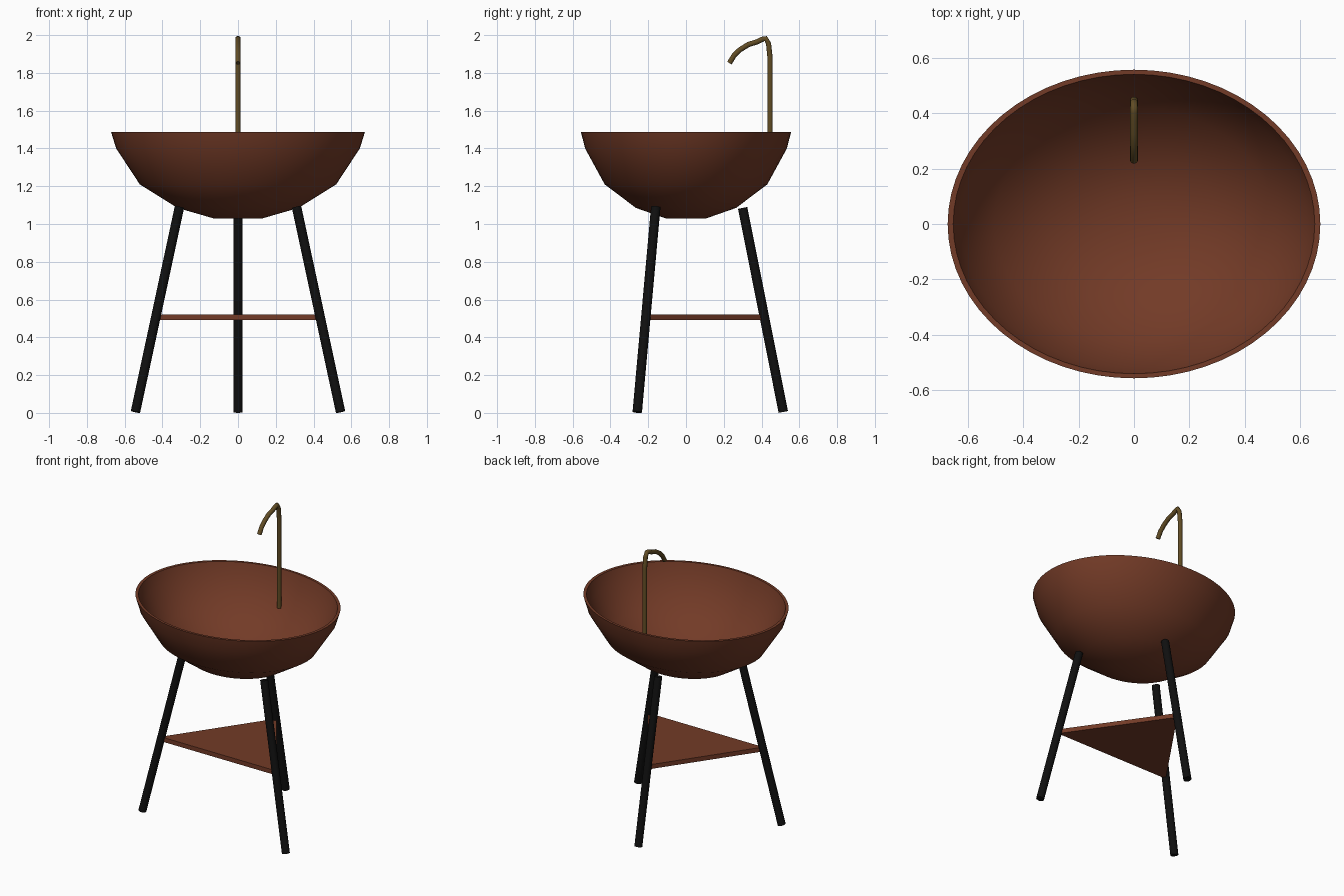
import bpy, bmesh, math
from mathutils import Vector

cube = bpy.data.objects.get("Cube")
if cube:
    bpy.data.objects.remove(cube, do_unlink=True)


def material(name, rgb):
    mat = bpy.data.materials.new(name)
    mat.use_nodes = True
    mat.diffuse_color = (*rgb, 1)
    mat.node_tree.nodes["Principled BSDF"].inputs["Base Color"].default_value = (*rgb, 1)
    return mat


terracotta = material("terracotta brown", (0.17, 0.043, 0.02))
black = material("black metal", (0.005, 0.005, 0.005))
brass = material("aged brass", (0.12, 0.073, 0.018))


def add_mesh(name, bm, mat, smooth_angle=None):
    bmesh.ops.recalc_face_normals(bm, faces=bm.faces)
    mesh = bpy.data.meshes.new(name)
    bm.to_mesh(mesh)
    bm.free()
    obj = bpy.data.objects.new(name, mesh)
    bpy.context.collection.objects.link(obj)
    mesh.materials.append(mat)
    if smooth_angle:
        bpy.ops.object.select_all(action="DESELECT")
        obj.select_set(True)
        bpy.context.view_layer.objects.active = obj
        bpy.ops.object.shade_smooth_by_angle(angle=math.radians(smooth_angle))
    return obj


# Oval basin: outer wall up, over the rim, inner wall down
outer = [(0.13, 1.03), (0.32, 1.085), (0.52, 1.21), (0.645, 1.40), (0.672, 1.487)]
inner = [(0.652, 1.487), (0.625, 1.405), (0.505, 1.225), (0.31, 1.105), (0.125, 1.05)]
SEGMENTS, OVAL = 64, 0.828
bm = bmesh.new()
rings = []
for r, z in outer + inner:
    angles = [math.tau * i / SEGMENTS for i in range(SEGMENTS)]
    rings.append([bm.verts.new((r * math.cos(a), OVAL * r * math.sin(a), z)) for a in angles])
for low, high in zip(rings, rings[1:]):
    for i in range(SEGMENTS):
        j = (i + 1) % SEGMENTS
        bm.faces.new((low[i], low[j], high[j], high[i]))
bm.faces.new(rings[0])
bm.faces.new(rings[-1])
add_mesh("basin", bm, terracotta, 40)

# Three splayed legs: foot and top centres
legs = {
    "front_right_leg": (Vector((-0.543, -0.258, 0.005)), Vector((-0.31, -0.16, 1.09))),
    "front_left_leg": (Vector((0.543, -0.258, 0.005)), Vector((0.31, -0.16, 1.09))),
    "back_leg": (Vector((0, 0.515, 0.005)), Vector((0, 0.30, 1.085))),
}
for name, (foot, top) in legs.items():
    axis = top - foot
    bm = bmesh.new()
    bmesh.ops.create_cone(bm, cap_ends=True, segments=16, radius1=0.025,
                          radius2=0.025, depth=axis.length)
    leg = add_mesh(name, bm, black, 35)
    leg.location = (foot + top) / 2
    leg.rotation_mode = "QUATERNION"
    leg.rotation_quaternion = axis.to_track_quat("Z", "Y")

# Triangular shelf spanning the leg centres
bm = bmesh.new()
corners = []
for foot, top in legs.values():
    p = foot.lerp(top, 0.46)
    corners.append(bm.verts.new((p.x, p.y, 0.492)))
base = bm.faces.new(corners)
extruded = bmesh.ops.extrude_face_region(bm, geom=[base])["geom"]
bmesh.ops.translate(bm, vec=(0, 0, 0.03),
                    verts=[v for v in extruded if isinstance(v, bmesh.types.BMVert)])
add_mesh("shelf", bm, terracotta)

# Faucet: swept tube with a drooping spout
path = [(0.445, 1.27), (0.445, 1.88), (0.437, 1.955), (0.422, 1.982), (0.405, 1.978),
        (0.375, 1.964), (0.33, 1.95), (0.285, 1.922), (0.255, 1.893), (0.23, 1.852)]
curve = bpy.data.curves.new("faucet", "CURVE")
curve.dimensions = "3D"
curve.bevel_depth = 0.0145
curve.bevel_resolution = 3
curve.use_fill_caps = True
spline = curve.splines.new("POLY")
spline.points.add(len(path) - 1)
for point, (y, z) in zip(spline.points, path):
    point.co = (0, y, z, 1)
spline.use_smooth = True
curve.materials.append(brass)
bpy.context.collection.objects.link(bpy.data.objects.new("faucet", curve))
